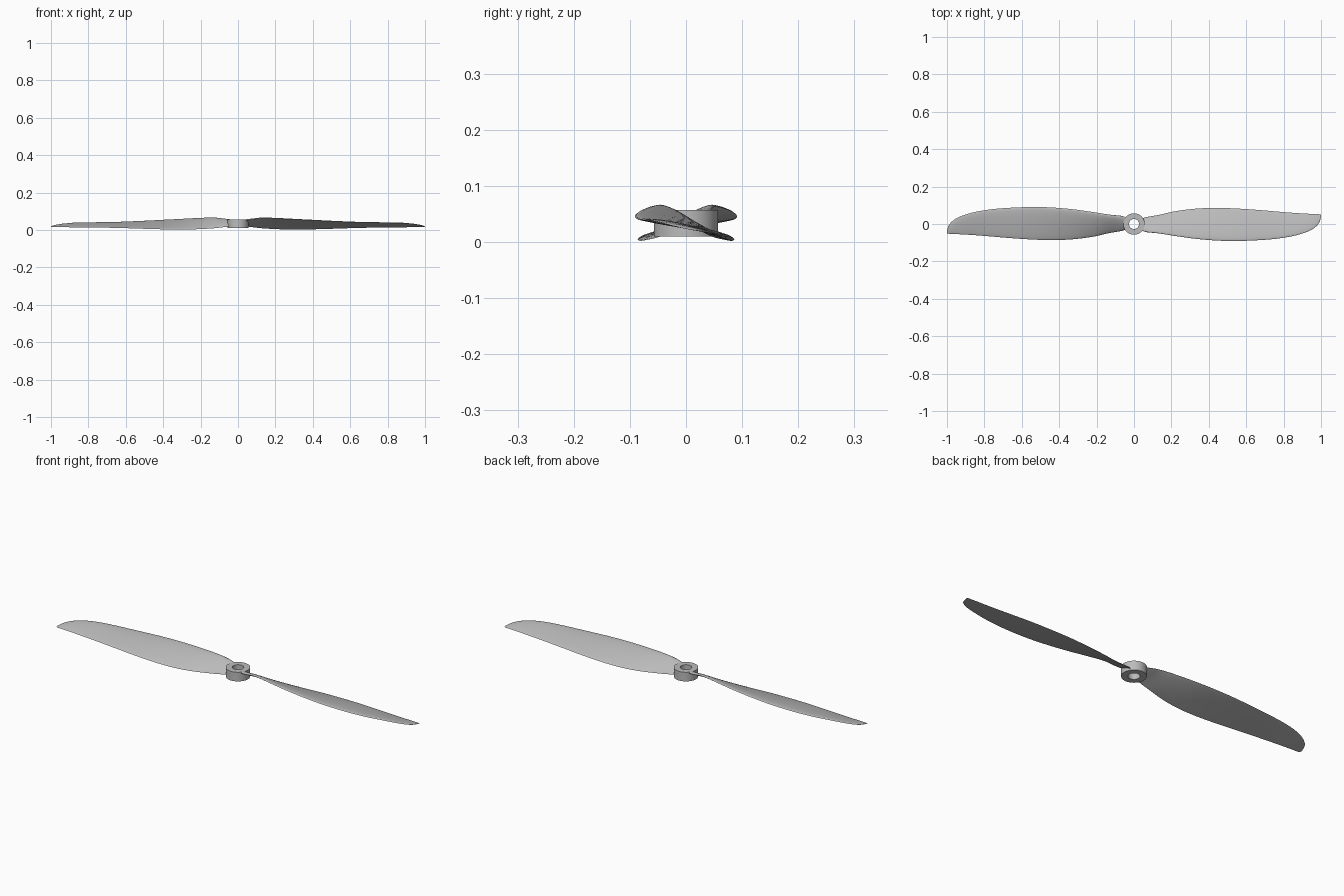
import bpy, bmesh, math
from mathutils import Vector

cube = bpy.data.objects.get("Cube")
if cube:
    bpy.data.objects.remove(cube, do_unlink=True)

grey = bpy.data.materials.new("light grey plastic")
grey.use_nodes = True
grey.diffuse_color = (0.5, 0.5, 0.5, 1)
grey.node_tree.nodes["Principled BSDF"].inputs["Base Color"].default_value = grey.diffuse_color


def add_object(name, bm, angle=40):
    bmesh.ops.recalc_face_normals(bm, faces=bm.faces)
    mesh = bpy.data.meshes.new(name)
    bm.to_mesh(mesh)
    bm.free()
    mesh.materials.append(grey)
    obj = bpy.data.objects.new(name, mesh)
    bpy.context.collection.objects.link(obj)
    bpy.ops.object.select_all(action="DESELECT")
    obj.select_set(True)
    bpy.context.view_layer.objects.active = obj
    bpy.ops.object.shade_smooth_by_angle(angle=math.radians(angle))
    return obj


# Hub: a thick ring with a through hole
def make_hub(outer=0.057, inner=0.027, low=0.01, high=0.057, sides=64):
    bm = bmesh.new()
    profile = [(inner, low), (outer, low), (outer, high), (inner, high)]
    rings = []
    for i in range(sides):
        a = 2 * math.pi * i / sides
        rings.append([bm.verts.new((r * math.cos(a), r * math.sin(a), z)) for r, z in profile])
    for i in range(sides):
        a, b = rings[i], rings[(i + 1) % sides]
        for j in range(4):
            k = (j + 1) % 4
            bm.faces.new((a[j], a[k], b[k], b[j]))
    return add_object("hub", bm)


# Blade stations: span, leading y, leading z, trailing y, trailing z, thickness
STATIONS = [Vector(s) for s in (
    (.036, -.034, .050, .028, .020, .016),
    (.07, -.044, .056, .038, .016, .016),
    (.13, -.050, .063, .048, .009, .015),
    (.22, -.064, .061, .068, .004, .014),
    (.32, -.078, .056, .081, .002, .013),
    (.42, -.087, .051, .086, .004, .012),
    (.52, -.091, .046, .084, .007, .011),
    (.64, -.088, .041, .077, .011, .010),
    (.76, -.079, .039, .067, .013, .009),
    (.86, -.062, .038, .059, .014, .008),
    (.93, -.040, .033, .055, .015, .006),
    (.97, -.016, .027, .053, .015, .005),
    (.99, .008, .022, .052, .015, .003),
    (1, .036, .018, .050, .016, .002))]


def spline(points, steps):
    """Smooth curve through points of any dimension."""
    padded = [points[0]] + points + [points[-1]]
    out = []
    for a, b, c, d in zip(padded, padded[1:], padded[2:], padded[3:]):
        for i in range(steps):
            t = i / steps
            out.append(b + (c - a) * (t / 2) + (a * 2 - b * 5 + c * 4 - d) * (t * t / 2)
                       + (b * 3 - a - c * 3 + d) * (t ** 3 / 2))
    return out + [points[-1]]


# Cambered section: bulging upper skin, nearly flat lower skin
def section(station, n=14):
    x, y0, z0, y1, z1, thick = station
    loop = []
    for i in range(2 * n):
        a = math.pi * i / n
        u = (1 - math.cos(a)) / 2
        bulge = abs(math.sin(a)) * (1.25 - 0.5 * u)
        lift = 0.75 * bulge if i < n else -0.15 * bulge
        loop.append((x, y0 + (y1 - y0) * u, z0 + (z1 - z0) * u + thick * lift))
    return loop


def make_blade(name):
    bm = bmesh.new()
    loops = [[bm.verts.new(p) for p in section(s)] for s in spline(STATIONS, 5)]
    count = len(loops[0])
    for a, b in zip(loops, loops[1:]):
        for j in range(count):
            k = (j + 1) % count
            bm.faces.new((a[j], a[k], b[k], b[j]))
    bm.faces.new(loops[0])
    bm.faces.new(loops[-1])
    return add_object(name, bm, 50)


make_hub()
left_blade = make_blade("left_blade")

# Opposite blade is the same shape turned half a revolution
right_blade = left_blade.copy()
right_blade.name = "right_blade"
right_blade.rotation_euler.z = math.pi
bpy.context.collection.objects.link(right_blade)
